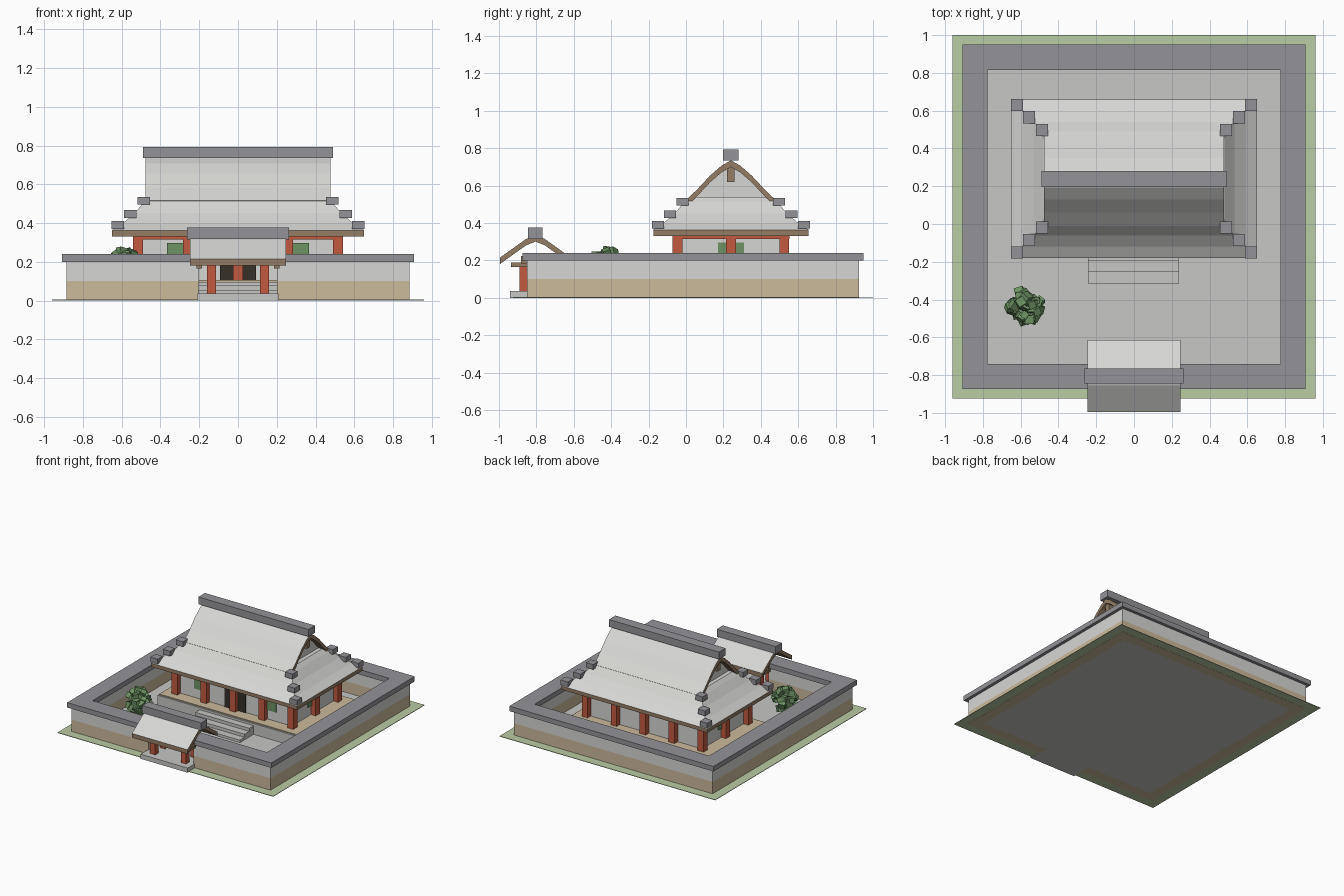
import bpy
import bmesh
import random
from mathutils import Matrix, Vector, Euler

default = bpy.data.objects.get("Cube")
if default:
    bpy.data.objects.remove(default, do_unlink=True)


def material(name, *srgb):
    """Flat colour given in sRGB, stored as linear."""
    color = [((c + 0.055) / 1.055) ** 2.4 for c in srgb] + [1]
    mat = bpy.data.materials.new(name)
    mat.use_nodes = True
    mat.diffuse_color = color
    shader = next(n for n in mat.node_tree.nodes if n.type == "BSDF_PRINCIPLED")
    shader.inputs["Base Color"].default_value = color
    shader.inputs["Roughness"].default_value = 0.9
    return mat


pale = material("pale_plaster", 0.84, 0.84, 0.83)
stone = material("grey_stone", 0.78, 0.78, 0.77)
sand = material("sand", 0.80, 0.73, 0.61)
slate = material("slate_tile", 0.58, 0.58, 0.60)
timber = material("brown_timber", 0.58, 0.49, 0.40)
red = material("red_paint", 0.76, 0.35, 0.25)
dark = material("dark_door", 0.21, 0.19, 0.16)
leaf = material("leaf_green", 0.43, 0.58, 0.39)
grass = material("grass", 0.73, 0.80, 0.64)


def finish(name, bm, *mats, rule=None):
    bmesh.ops.recalc_face_normals(bm, faces=bm.faces)
    if rule:
        for face in bm.faces:
            face.material_index = rule(face)
    mesh = bpy.data.meshes.new(name)
    bm.to_mesh(mesh)
    bm.free()
    for mat in mats:
        mesh.materials.append(mat)
    obj = bpy.data.objects.new(name, mesh)
    bpy.context.collection.objects.link(obj)
    return obj


def box(name, mat, xs, ys, zs):
    """Box spanning three (low, high) ranges."""
    bm = bmesh.new()
    low, high = Vector((xs[0], ys[0], zs[0])), Vector((xs[1], ys[1], zs[1]))
    place = Matrix.Translation((low + high) / 2) @ Matrix.Diagonal((*(high - low), 1))
    bmesh.ops.create_cube(bm, size=1, matrix=place)
    return finish(name, bm, mat)


def around(center, width):
    return (center - width / 2, center + width / 2)


def extrude(name, outline, half_length, *mats, rule=None):
    """Extrude a (y, z) outline along x, symmetric about the middle."""
    bm = bmesh.new()
    start = bm.faces.new([bm.verts.new((-half_length, y, z)) for y, z in outline])
    result = bmesh.ops.extrude_face_region(bm, geom=[start])
    moved = [v for v in result["geom"] if isinstance(v, bmesh.types.BMVert)]
    bmesh.ops.translate(bm, verts=moved, vec=(2 * half_length, 0, 0))
    return finish(name, bm, *mats, rule=rule)


def mirrored(half, center, drop=0):
    left = [(center - d, z - drop) for d, z in reversed(half)]
    return left + [(center + d, z - drop) for d, z in half[1:]]


def top_is_pale(face):
    return 0 if face.normal.z > 0.1 else 1


def curved_roof(name, half, center, thickness, half_length):
    outline = mirrored(half, center) + mirrored(half, center, thickness)[::-1]
    return extrude(name, outline, half_length, pale, timber, rule=top_is_pale)


# Ground and courtyard
box("grass_ground", grass, around(0, 1.92), (-0.925, 1), (0.001, 0.005))
box("courtyard_floor", stone, around(0, 1.6), (-0.77, 0.84), (0, 0.01))

# Enclosing wall with a gap for the gate
outer, inner, opening = 0.885, 0.8, 0.2
front, back, thick = -0.85, 0.925, 0.085
segments = {
    "left": ((inner, outer), (front, back)),
    "right": ((-outer, -inner), (front, back)),
    "back": ((-inner, inner), (back - thick, back)),
    "front_left": ((opening, inner), (front, front + thick)),
    "front_right": ((-inner, -opening), (front, front + thick)),
}
for side, (xs, ys) in segments.items():
    box(side + "_wall_base", sand, xs, ys, (0, 0.1))
    box(side + "_wall_plaster", pale, xs, ys, (0.1, 0.2))
    lip = 0.024
    box(side + "_wall_cap", slate, (xs[0] - lip, xs[1] + lip),
        (ys[0] - lip, ys[1] + lip), (0.2, 0.24))

# Gate
gate = -0.805
box("gate_step", stone, around(0, 0.42), (-0.94, -0.67), (0, 0.037))
for sign, side in ((1, "left"), (-1, "right")):
    for y, place in ((-0.867, "front"), (-0.743, "back")):
        box(f"gate_{place}_{side}_post", red, around(sign * 0.137, 0.045),
            around(y, 0.045), (0.037, 0.19))
    box(f"gate_{side}_beam", timber, around(sign * 0.2, 0.03),
        around(gate, 0.26), (0.165, 0.19))
for y, place in ((-0.867, "front"), (-0.743, "back")):
    box(f"gate_{place}_lintel", timber, around(0, 0.45), around(y, 0.03), (0.185, 0.225))
gate_curve = [(0, 0.335), (0.05, 0.315), (0.12, 0.265), (0.19, 0.215)]
curved_roof("gate_roof", gate_curve, gate, 0.034, 0.247)
box("gate_ridge", slate, around(0, 0.525), around(gate, 0.078), (0.315, 0.377))

# Hall podium and stairs
hall = 0.24
floor = 0.105
box("podium", stone, around(0, 1.24), around(hall, 0.76), (0, floor - 0.008))
box("podium_deck", sand, around(0, 1.22), around(hall, 0.74), (floor - 0.008, floor))
for i in range(3):
    box(f"stair_{i}", stone, around(-0.003, 0.48), (-0.315 + i * 0.06, -0.13),
        (0, 0.03 + i * 0.025))

# Hall body, doors and windows
half_x, half_y = 0.5, 0.27
box("hall_body", pale, around(0, 2 * half_x), around(hall, 2 * half_y), (floor, 0.33))
face_y = hall - half_y
for sign, side in ((1, "left"), (-1, "right")):
    box(side + "_door", dark, around(sign * 0.048, 0.09),
        (face_y - 0.008, face_y), (floor, 0.285))
    box(side + "_front_window", leaf, around(sign * 0.323, 0.085),
        (face_y - 0.008, face_y), (0.18, 0.297))
    box(side + "_side_window", leaf, around(sign * half_x, 0.016),
        around(hall, 0.14), (0.18, 0.295))

# Red pillars: five along front and back, one in the middle of each side
spots = [(i * 0.258, hall + s * 0.285) for i in range(-2, 3) for s in (-1, 1)]
spots += [(-0.516, hall), (0.516, hall)]
for i, (x, y) in enumerate(spots):
    box(f"pillar_{i}", red, around(x, 0.052), around(y, 0.052), (floor, 0.32))
box("red_beam", red, around(0, 1.085), around(hall, 0.625), (0.316, 0.332))

# Lower hipped roof
box("eave_board", timber, around(0, 1.3), around(hall, 0.83), (0.33, 0.362))
bm = bmesh.new()
rings = []
for inset, z in ((0, 0.362), (0.06, 0.4), (0.12, 0.452), (0.17, 0.512), (0.2, 0.54)):
    x, y = 0.652 - inset, 0.42 - inset
    rings.append([bm.verts.new((sx * x, hall + sy * y, z))
                  for sx, sy in ((-1, -1), (1, -1), (1, 1), (-1, 1))])
for below, above in zip(rings, rings[1:]):
    for i in range(4):
        j = (i + 1) % 4
        bm.faces.new((below[i], below[j], above[j], above[i]))
bm.faces.new(rings[0])
bm.faces.new(rings[-1])
finish("lower_roof", bm, pale)

# Upper gabled roof
curve = [(0, 0.735), (0.05, 0.707), (0.11, 0.655), (0.18, 0.58), (0.248, 0.515)]
curved_roof("upper_roof", curve, hall, 0.036, 0.476)
extrude("gable_wall", mirrored(curve, hall, 0.03), 0.42, pale)
box("upper_ridge", slate, around(0, 0.98), around(hall - 0.002, 0.083), (0.735, 0.793))
for sign, side in ((1, "left"), (-1, "right")):
    box(side + "_gable_post", timber, around(sign * 0.44, 0.04),
        around(hall, 0.04), (0.62, 0.71))

# Stepped tile blocks on the hips
for i, (x, offset, z) in enumerate(((0.62, 0.39, 0.39), (0.555, 0.325, 0.446),
                                    (0.487, 0.258, 0.515))):
    for sx in (-1, 1):
        for sy in (-1, 1):
            box(f"hip_block_{i}", slate, around(sx * x, 0.064),
                around(hall + sy * offset, 0.064), around(z, 0.04))

# Bush of tumbled leaf blocks
random.seed(4)
heart = Vector((-0.58, -0.43, 0.17))
box("bush_trunk", timber, around(heart.x, 0.03), around(heart.y, 0.03), (0.01, heart.z))
bm = bmesh.new()
for i in range(45):
    way = Vector([random.gauss(0, 1) for axis in range(3)]).normalized()
    turn = Euler([random.uniform(0, 3) for axis in range(3)]).to_matrix().to_4x4()
    spot = Matrix.Translation(heart + way * random.uniform(0.05, 0.085))
    bmesh.ops.create_cube(bm, size=random.uniform(0.035, 0.05), matrix=spot @ turn)
finish("bush_leaves", bm, leaf)
